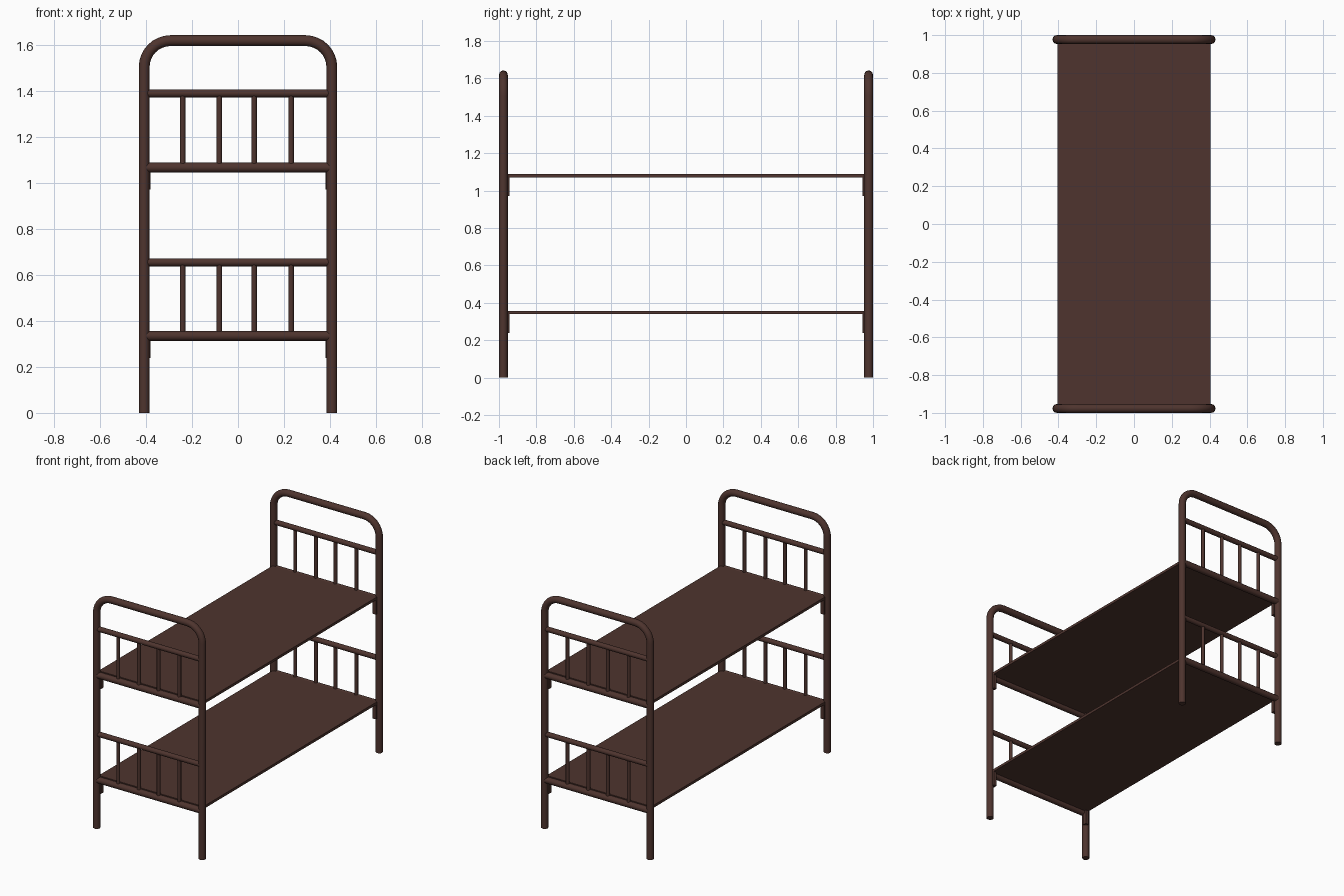
import bpy, math

if "Cube" in bpy.data.objects:
    bpy.data.objects.remove(bpy.data.objects["Cube"])

END_Y = 0.9765      # end frame centre line
POST_X = 0.408
POST_R = 0.0235
TOP_Z = 1.619

brown = bpy.data.materials.new("dark brown metal")
brown.diffuse_color = (0.0765, 0.0343, 0.0273, 1)
brown.use_nodes = True
brown.node_tree.nodes["Principled BSDF"].inputs["Base Color"].default_value = brown.diffuse_color


def tube(name, points, radius, bevel_res=4):
    """Round tube swept along a path, converted to a smooth mesh."""
    cu = bpy.data.curves.new(name, 'CURVE')
    cu.dimensions = '3D'
    cu.bevel_depth = radius
    cu.bevel_resolution = bevel_res
    cu.use_fill_caps = True
    sp = cu.splines.new('POLY')
    sp.points.add(len(points) - 1)
    for p, co in zip(sp.points, points):
        p.co = (*co, 1)
    ob = bpy.data.objects.new(name, cu)
    bpy.context.collection.objects.link(ob)
    bpy.ops.object.select_all(action='DESELECT')
    bpy.context.view_layer.objects.active = ob
    ob.select_set(True)
    bpy.ops.object.convert(target='MESH')
    ob = bpy.context.view_layer.objects.active
    ob.data.materials.clear()
    ob.data.materials.append(brown)
    bpy.ops.object.shade_smooth_by_angle(angle=math.radians(40))
    return ob


def box(name, centre, size):
    bpy.ops.mesh.primitive_cube_add(size=1, location=centre)
    ob = bpy.context.object
    ob.name = name
    ob.scale = size
    bpy.ops.object.transform_apply(location=False, rotation=False, scale=True)
    ob.data.materials.append(brown)
    return ob


def arch_path(y, r=0.115, steps=8):
    """Up one post, round both corners and down the other post."""
    right = []
    for i in range(steps + 1):
        a = math.pi / 2 * i / steps
        right.append((POST_X - r + r * math.cos(a), y, TOP_Z - r + r * math.sin(a)))
    right.insert(0, (POST_X, y, 0))
    return right + [(-x, yy, z) for x, yy, z in reversed(right)]


for side, end in ((-1, "front"), (1, "back")):
    y = side * END_Y
    # bent tube forming both posts and the top bar
    tube(f"{end}_arched_post", arch_path(y), POST_R)
    for level, low, high in (("lower", 0.335, 0.655), ("upper", 1.067, 1.39)):
        # cross rails
        tube(f"{end}_{level}_bottom_rail", [(-POST_X, y, low), (POST_X, y, low)], 0.0215)
        tube(f"{end}_{level}_top_rail", [(-POST_X, y, high), (POST_X, y, high)], 0.0175)
        # upright spindles
        for i, x in enumerate((-0.241, -0.081, 0.07, 0.231)):
            tube(f"{end}_{level}_spindle_{i + 1}", [(x, y, low), (x, y, high)], 0.012, 3)
        # small brackets under the bed corners
        for sx in (-1, 1):
            box(f"{end}_{level}_bracket", (sx * 0.3925, side * 0.956, low - 0.043),
                (0.025, 0.027, 0.106))

# bed platforms
for level, top in (("lower", 0.357), ("upper", 1.089)):
    box(f"{level}_platform", (0, 0, top - 0.009), (0.81, 1.92, 0.018))
